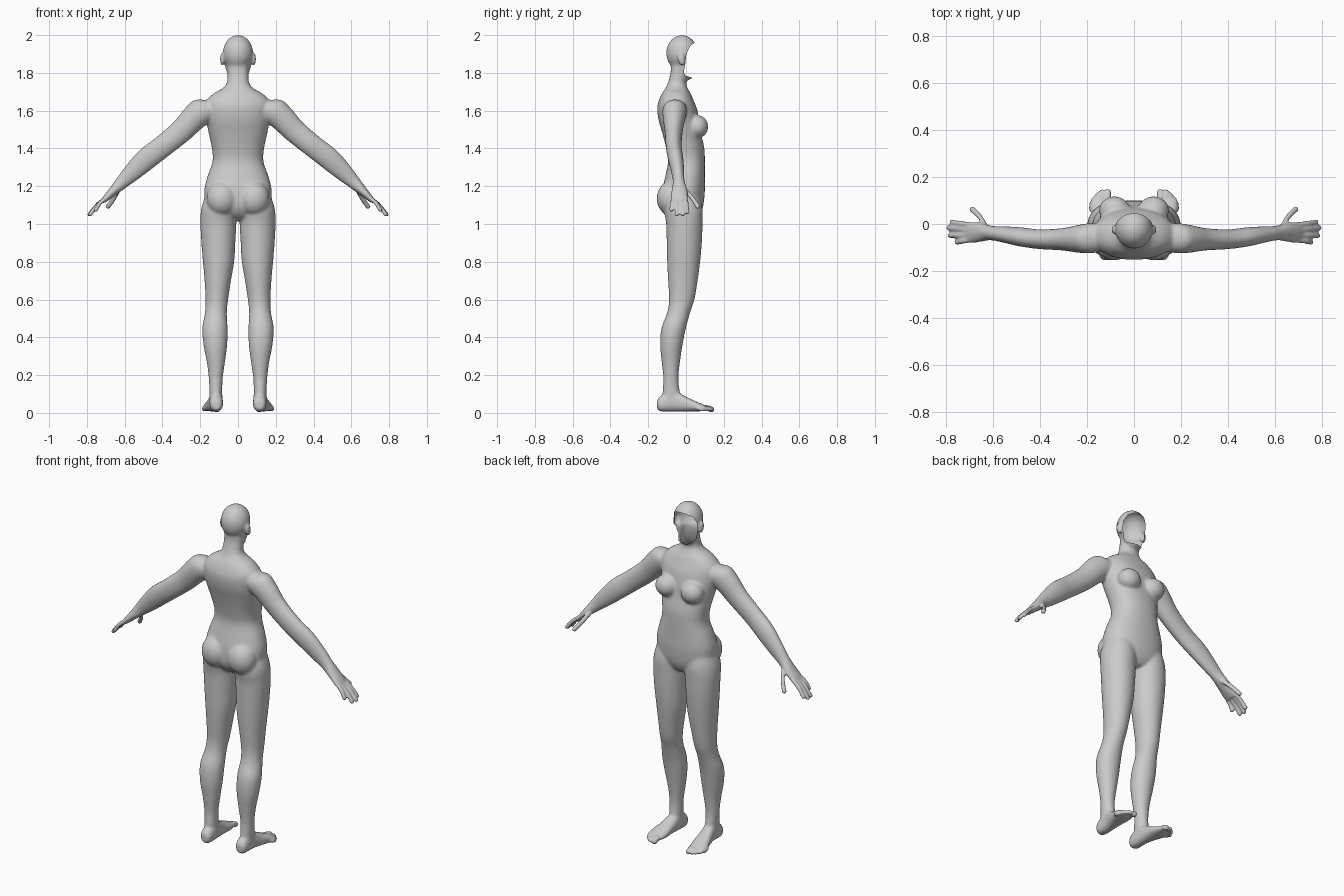
import bpy, bmesh, math
from mathutils import Vector, Matrix

if "Cube" in bpy.data.objects:
    bpy.data.objects.remove(bpy.data.objects["Cube"])

bm = bmesh.new()
X, Y, Z = Vector((1, 0, 0)), Vector((0, 1, 0)), Vector((0, 0, 1))
ARM = Vector((0.68, 0, 0.73))


def spline(rows, steps=4):
    """Catmull-Rom interpolation of section rows."""
    out, n = [], len(rows)
    for i in range(n - 1):
        p = [rows[max(0, min(n - 1, i + k))] for k in (-1, 0, 1, 2)]
        for s in range(steps):
            t = s / steps
            out.append([0.5 * (2 * b + (c - a) * t + (2 * a - 5 * b + 4 * c - d) * t * t
                               + (3 * b - a - 3 * c + d) * t ** 3) for a, b, c, d in zip(*p)])
    return out + [list(rows[-1])]


def loft(rows, u, v, side=1, power=2.0, n=32):
    """Closed tube through rows (cx, cy, cz, half_u, half_v)."""
    rings = []
    for cx, cy, cz, a, b in spline(rows):
        ring = []
        for k in range(n):
            c, s = math.cos(2 * math.pi * k / n), math.sin(2 * math.pi * k / n)
            p = Vector((cx, cy, cz)) + u * a * math.copysign(abs(c) ** (2 / power), c) \
                + v * b * math.copysign(abs(s) ** (2 / power), s)
            p.x *= side
            ring.append(bm.verts.new(p))
        rings.append(ring)
    for r, q in zip(rings, rings[1:]):
        for k in range(n):
            bm.faces.new((r[k], r[(k + 1) % n], q[(k + 1) % n], q[k]))
    bm.faces.new(rings[0][::-1])
    bm.faces.new(rings[-1])


def ball(center, radii, tilt=0.0, side=1):
    c = Vector(center)
    c.x *= side
    m = Matrix.Translation(c) @ Matrix.Rotation(tilt, 4, 'X') @ Matrix.Diagonal((*radii, 1))
    bmesh.ops.create_uvsphere(bm, u_segments=32, v_segments=20, radius=1, matrix=m)


def digit(points, r, u, v, side):
    """Finger or toe with rounded tip."""
    loft([(*p, r, r) for p in points], u, v, side, n=14)
    ball(points[-1], (r, r, r), side=side)


# torso and neck: z, half width, back y, front y
torso = [(1.02, .05, -.06, .05), (1.05, .12, -.10, .075), (1.10, .17, -.125, .092),
         (1.18, .178, -.125, .10), (1.25, .162, -.11, .10), (1.33, .135, -.095, .10),
         (1.40, .138, -.105, .097), (1.48, .155, -.125, .08), (1.55, .168, -.145, .07),
         (1.61, .172, -.152, .058), (1.65, .168, -.145, .042), (1.69, .13, -.128, .025),
         (1.72, .08, -.108, .008), (1.75, .058, -.095, .0), (1.80, .056, -.082, .01),
         (1.84, .055, -.08, .01)]
loft([(0, (b + f) / 2, z, w, (f - b) / 2) for z, w, b, f in torso], X, Y, power=2.25, n=48)

# head
ball((0, -.021, 1.905), (.08, .084, .095))
ball((0, .0, 1.845), (.069, .065, .085))

# leg: z, centre x, half width, back y, front y
leg = [(1.16, .10, .07, -.09, .07), (1.08, .101, .094, -.115, .088), (1.0, .104, .095, -.105, .088),
       (.9, .104, .09, -.102, .084), (.8, .103, .083, -.10, .075), (.7, .107, .070, -.095, .062),
       (.6, .112, .06, -.09, .045), (.53, .117, .058, -.10, .022), (.45, .122, .067, -.13, .0),
       (.36, .12, .063, -.137, -.018), (.26, .117, .047, -.128, -.033), (.18, .118, .037, -.12, -.04),
       (.11, .117, .034, -.125, -.032), (.05, .117, .034, -.125, -.02)]
# foot: centre x, y, centre z, half width, half height
foot = [(.115, -.153, .045, .018, .025), (.115, -.13, .05, .034, .042), (.116, -.06, .06, .036, .052),
        (.124, 0, .047, .042, .039), (.133, .06, .033, .05, .025), (.138, .10, .026, .047, .015)]
# arm and palm: centre, half thickness, half depth
arm = [(.10, -.055, 1.615, .05, .05), (.175, -.06, 1.605, .073, .064), (.23, -.063, 1.565, .07, .06),
       (.30, -.065, 1.492, .063, .048), (.40, -.065, 1.41, .060, .042), (.48, -.055, 1.348, .060, .041),
       (.55, -.045, 1.283, .051, .035), (.61, -.038, 1.224, .037, .031), (.655, -.035, 1.18, .026, .041),
       (.695, -.036, 1.14, .018, .045), (.715, -.036, 1.12, .012, .042)]
fingers = [(-.003, .775, .008, 1.062), (-.025, .787, -.016, 1.05),
           (-.047, .782, -.049, 1.05), (-.068, .752, -.078, 1.075)]
toes = [(.108, .112, .142, .016), (.128, .136, .143, .0115), (.145, .153, .13, .0115),
        (.16, .169, .112, .0115), (.172, .18, .09, .0115)]

for s in (1, -1):
    loft([(cx, (b + f) / 2, z, w, (f - b) / 2) for z, cx, w, b, f in leg], X, Y, s)
    loft(foot, X, Z, s, 2.4)
    loft(arm, ARM, Y, s)
    for y0, x1, y1, z1 in fingers:
        mid = ((.70 + x1) / 2 + .004, (y0 + y1) / 2, (1.137 + z1) / 2 + .005)
        digit([(.69, y0, 1.145), mid, (x1, y1, z1)], .0115, ARM, Y, s)
    digit([(.625, -.02, 1.195), (.655, .03, 1.14), (.687, .062, 1.093)], .0135, ARM, Y, s)
    for x0, x1, y1, r in toes:
        digit([(x0, .05, .028), (x1, y1 - .03, .026), (x1, y1 - r / 2, .018)], r, X, Z, s)
    # breast, buttock, ear
    ball((.083, .058, 1.515), (.066, .06, .062), side=s)
    ball((.085, -.082, 1.135), (.082, .073, .09), side=s)
    ball((.083, -.024, 1.873), (.012, .019, .034), tilt=.15, side=s)

bmesh.ops.recalc_face_normals(bm, faces=bm.faces)
mesh = bpy.data.meshes.new("body")
bm.to_mesh(mesh)
bm.free()
body = bpy.data.objects.new("body", mesh)
bpy.context.collection.objects.link(body)

# fuse the parts into one skin
mod = body.modifiers.new("fuse", 'REMESH')
mod.mode = 'VOXEL'
mod.voxel_size = 0.006
bpy.context.view_layer.objects.active = body
body.select_set(True)
bpy.ops.object.modifier_apply(modifier=mod.name)

bm = bmesh.new()
bm.from_mesh(body.data)
core = [v for v in bm.verts if abs(v.co.x) < .6 and v.co.z > .06
        and not (abs(v.co.x) > .076 and 1.82 < v.co.z < 1.92)]
for i in range(10):
    bmesh.ops.smooth_vert(bm, verts=core if i > 1 else bm.verts, factor=.5,
                          use_axis_x=True, use_axis_y=True, use_axis_z=True)

# open face: outline (y, z) seen from the side
edge = [(.08, 1.97), (.052, 1.965), (.022, 1.942), (.002, 1.90), (-.004, 1.85),
        (-.012, 1.80), (.0, 1.785), (.04, 1.772)]
for (y0, z0), (y1, z1) in zip(edge, edge[1:]):
    faces = [f for f in bm.faces if f.calc_center_median().z > 1.74]
    geom = faces + list({e for f in faces for e in f.edges}) + list({v for f in faces for v in f.verts})
    bmesh.ops.bisect_plane(bm, geom=geom, dist=1e-6, plane_co=(0, y0, z0),
                           plane_no=Vector((0, z0 - z1, y1 - y0)).normalized())


def in_face(c):
    for (y0, z0), (y1, z1) in zip(edge, edge[1:]):
        if z1 <= c.z <= z0:
            return c.y > y0 + (y1 - y0) * (z0 - c.z) / (z0 - z1)
    return False


bmesh.ops.delete(bm, geom=[f for f in bm.faces if in_face(f.calc_center_median())], context='FACES')
for f in bm.faces:
    f.smooth = True
bm.to_mesh(body.data)
bm.free()
